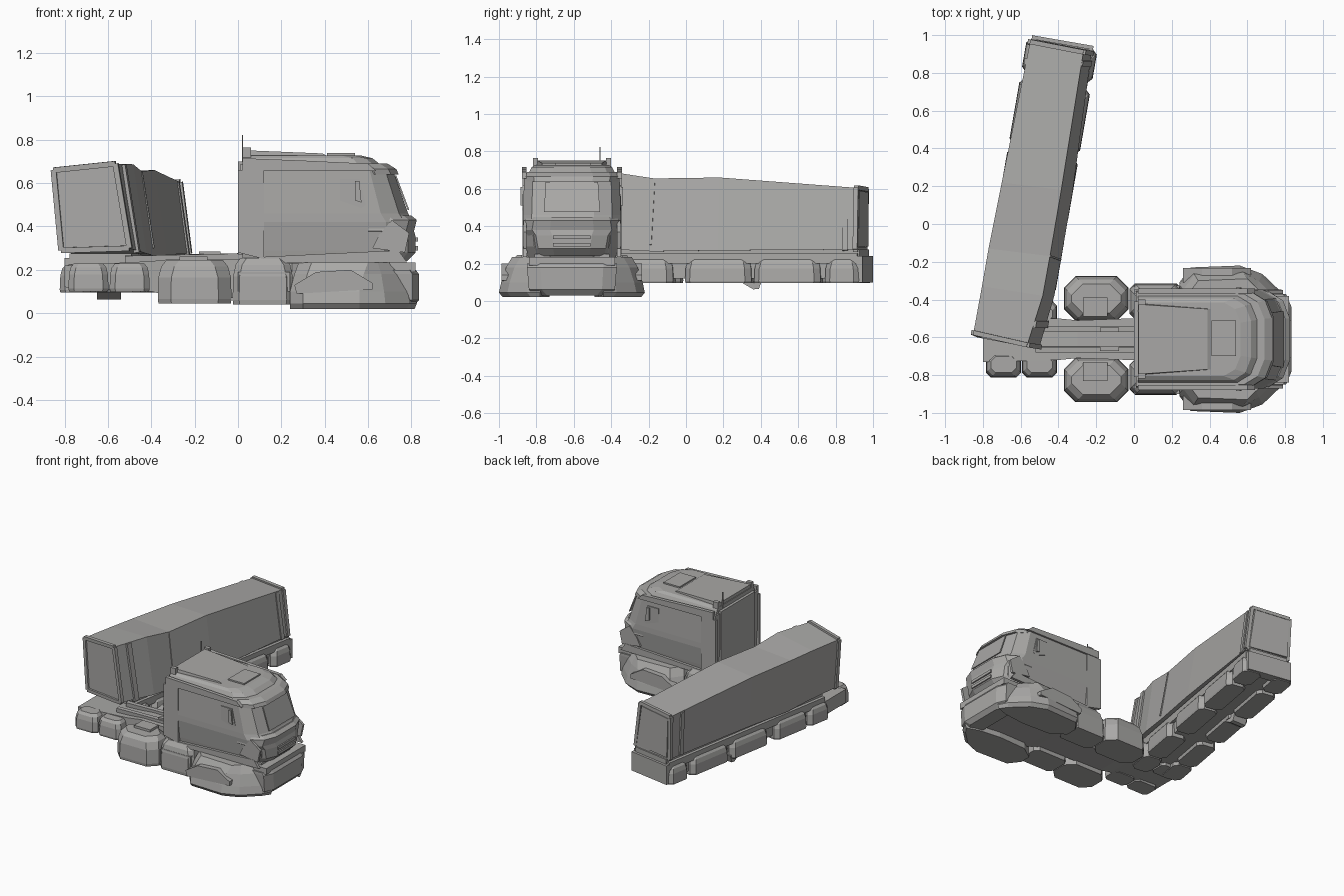
import bpy, bmesh, math
from mathutils import Vector, Matrix

if "Cube" in bpy.data.objects:
    bpy.data.objects.remove(bpy.data.objects["Cube"])

grey = bpy.data.materials.new("warm_grey")
grey.diffuse_color = (0.40, 0.395, 0.385, 1)
grey.use_nodes = True
grey.node_tree.nodes["Principled BSDF"].inputs["Base Color"].default_value = grey.diffuse_color
CY = -0.61                      # centre line of the tractor


def finish(name, bm):
    bmesh.ops.recalc_face_normals(bm, faces=bm.faces)
    me = bpy.data.meshes.new(name)
    bm.to_mesh(me)
    bm.free()
    ob = bpy.data.objects.new(name, me)
    bpy.context.collection.objects.link(ob)
    me.materials.append(grey)
    return ob


def loft(name, rings):
    """Closed solid through rings with equal point counts."""
    bm = bmesh.new()
    vs = [[bm.verts.new(p) for p in r] for r in rings]
    n = len(vs[0])
    for a, b in zip(vs, vs[1:]):
        for i in range(n):
            j = (i + 1) % n
            bm.faces.new((a[i], a[j], b[j], b[i]))
    bm.faces.new(vs[0][::-1])
    bm.faces.new(vs[-1])
    return finish(name, bm)


def octagon(lx, ly, cut):
    x, y = lx / 2, ly / 2
    return [(x, -y + cut), (x, y - cut), (x - cut, y), (-x + cut, y),
            (-x, y - cut), (-x, -y + cut), (-x + cut, -y), (x - cut, -y)]


def pod(name, c, lx, ly, z0, z1, cut=0.05, rot=0.0, taper=0.07):
    """Chamfered wheel block with a flat underside and a sloping top."""
    m = Matrix.Translation((c[0], c[1], 0)) @ Matrix.Rotation(rot, 4, 'Z')
    h = z1 - z0
    rings = []
    for z, s in ((z0, 0.006), (z0 + h * .1, 0), (z0 + h * .6, 0.005),
                 (z0 + h * .85, taper * .4), (z1, taper)):
        rings.append([m @ Vector((x, y, z)) for x, y in octagon(lx - s, ly - s, cut)])
    return loft(name, rings)


def box(name, x0, x1, y0, y1, z0, z1, rot=0.0, at=(0, 0)):
    m = Matrix.Translation((at[0], at[1], 0)) @ Matrix.Rotation(rot, 4, 'Z')
    return loft(name, [[m @ Vector(p) for p in
                        ((x0, y0, z), (x1, y0, z), (x1, y1, z), (x0, y1, z))] for z in (z0, z1)])


def bar(name, p, q, w, d):
    """Square bar between two points."""
    p, q = Vector(p), Vector(q)
    t = (q - p).normalized()
    a = t.cross(Vector((0.17, 0.98, 0.05))).normalized()
    b = t.cross(a)
    return loft(name, [[e + a * (i * w / 2) + b * (j * d / 2) for i, j in
                        ((-1, -1), (1, -1), (1, 1), (-1, 1))] for e in (p, q)])


# ---- tractor cab: plan sections stacked upward ----
def cab_ring(z, xb, xf, hw, bow):
    return [(xb, CY - hw, z), (xf - bow * 1.8, CY - hw, z), (xf - bow * .6, CY - hw * .82, z),
            (xf, CY - hw * .45, z), (xf, CY + hw * .45, z), (xf - bow * .6, CY + hw * .82, z),
            (xf - bow * 1.8, CY + hw, z), (xb, CY + hw, z)]


loft("cab_body", [cab_ring(*r) for r in (
    (.23, .02, .76, .235, .07), (.29, .02, .80, .245, .07), (.42, .01, .81, .262, .07),
    (.46, .01, .785, .262, .07), (.66, .01, .715, .255, .06), (.685, .01, .68, .25, .06))])
loft("roof_fairing", [cab_ring(*r) for r in (
    (.675, .02, .67, .235, .06), (.715, .02, .62, .215, .05), (.728, .02, .565, .195, .05))])
loft("roof_wedge", [[(.025, CY + s * .19, .72), (.025, CY + s * .185, .752), (.39, CY + s * .16, .737),
                     (.42, CY + s * .16, .72)] for s in (-1, 1)])
box("roof_hatch", .41, .54, CY - .09, CY + .1, .72, .738)
box("rear_wall", .0, .03, CY - .2, CY + .2, .27, .70)
loft("sun_visor", [cab_ring(*r) for r in (
    (.64, .58, .742, .245, .06), (.665, .58, .73, .25, .06), (.69, .55, .69, .24, .06))])
loft("grille", [cab_ring(*r) for r in (
    (.24, .6, .78, .21, .05), (.28, .6, .82, .22, .06), (.35, .6, .82, .235, .06),
    (.38, .6, .812, .26, .06), (.43, .6, .825, .25, .06), (.45, .6, .80, .24, .06))])
# windscreen plate lying on the sloped front
loft("windscreen", [[(.787 + o, CY - .15, .475), (.787 + o, CY + .15, .475),
                     (.727 + o, CY + .14, .635), (.727 + o, CY - .14, .635)] for o in (-.004, .004)])
for z in (.29, .33):
    box("grille_slat", .80, .83, CY - .10, CY + .10, z, z + .02)
box("aerial", .018, .024, -.463, -.457, .68, .822)
for s, side in ((-1, "near"), (1, "far")):
    y = CY + s * .262

    def slab(name, pts, t, base=y, s=s):
        loft(name, [[(x, base + o * s, z) for x, z in pts] for o in (-.02, t)])
    slab(side + "_roof_rail", [(.02, .66), (.64, .655), (.60, .69), (.28, .705), (.02, .715)], .006)
    slab(side + "_rear_deflector", [(.0, .28), (.12, .25), (.12, .66), (.0, .66)], .002)
    slab(side + "_door_window", [(.47, .52), (.57, .485), (.59, .50), (.56, .62), (.47, .62)], .001)
    slab(side + "_mirror", [(.54, .52), (.57, .51), (.56, .61), (.54, .61)], .012)
    slab(side + "_lower_sill", [(.08, .23), (.78, .235), (.74, .29), (.42, .275), (.12, .26)], .0)
    slab(side + "_headlamp", [(.62, .30), (.77, .28), (.79, .37), (.71, .43), (.65, .36)], -.002)
    y0 = CY + s * .195
    box(side + "_air_horn", .02, .06, y0 - .014, y0 + .014, .66, .765)

# ---- front wheel skirts: two separate long pods curving into the bumper ----
half = [(.24, .30), (.30, .38), (.56, .39), (.68, .345), (.79, .24), (.825, .17),
        (.74, .14), (.56, .12), (.34, .13), (.24, .20)]


def skirt(s, z, grow, back=0.0):
    return [(x + (grow * .5 if x > .6 else back), CY + s * (h + (grow if h > .2 else 0)), z)
            for x, h in half]


for s in (-1, 1):
    loft("front_skirt", [skirt(s, .02, -.02), skirt(s, .045, 0), skirt(s, .10, -.012),
                         skirt(s, .18, -.038, .02), skirt(s, .235, -.07, .04)])
    loft("wheel_arch", [[(x, CY + s * o, z) for x, z in
                         ((.26, .13), (.36, .19), (.52, .2), (.62, .14), (.62, .11), (.27, .09))]
                        for o in (.30, .376)])
    # ---- tanks, drive wheels and tail wheels ----
    pod("side_tank", (.115, CY + s * .20), .28, .19, .04, .255, .03)
    box("tank_step", .0, .24, CY + s * .25 - .04, CY + s * .25 + .035, .10, .19)
    pod("drive_wheel", (-.20, CY + s * .216), .34, .235, .045, .245, .06, 0, .08)
    box("drive_fender", -.27, -.14, CY + s * .17 - .05, CY + s * .17 + .05, .22, .262)
    for x in (-.69, -.50):
        pod("tail_wheel", (x, CY + s * .135), .185, .135, .10, .23, .025, 0, .05)
    bar("frame_rail", (-.52, CY + s * .055, .25), (.05, CY + s * .055, .262), .03, .03)
    box("coupling_jaw", -.18, -.08, CY + s * .05 - .012, CY + s * .05 + .012, .24, .285)
loft("bumper", [[(.70, CY - w, z), (x - .03, CY - w, z), (x, CY - w * .7, z),
                 (x, CY + w * .7, z), (x - .03, CY + w, z), (.70, CY + w, z)]
                for x, w, z in ((.81, .19, .03), (.835, .23, .06), (.835, .24, .18), (.82, .24, .20))])
box("bumper_lip", .70, .82, CY - .23, CY + .23, .19, .235)

# ---- tractor chassis ----
loft("chassis", [[(x, CY + s * w, z) for s, z in ((-1, z0), (1, z0), (1, z1), (-1, z1))]
                 for x, w, z0, z1 in ((-.80, .12, .12, .22), (-.40, .11, .10, .24),
                                      (-.30, .10, .075, .25), (.25, .12, .065, .25),
                                      (.30, .17, .065, .25), (.76, .2, .055, .25))])

# ---- trailer body: slightly twisted, swung out to the back ----
body = [[(-.85, -.575, .66), (-.565, -.64, .69), (-.50, -.65, .30), (-.815, -.59, .29)],
        [(-.805, -.33, .658), (-.483, -.38, .687), (-.422, -.38, .275), (-.765, -.33, .275)],
        [(-.77, -.13, .653), (-.445, -.17, .655), (-.385, -.18, .265), (-.74, -.13, .265)],
        [(-.70, .22, .645), (-.385, .18, .66), (-.325, .17, .27), (-.67, .22, .27)],
        [(-.55, .965, .595), (-.268, .91, .605), (-.225, .905, .275), (-.54, .955, .275)]]
loft("trailer_box", body)
# corner posts and frame bars at both ends
for end, (lt, rt, rb, lb) in (("front", body[0]), ("rear", body[-1])):
    for nm, p, q in (("left_post", lt, lb), ("right_post", rt, rb),
                     ("sill", lb, rb), ("header", lt, rt)):
        bar(end + "_" + nm, p, q, .025, .025)
bar("front_side_post", (-.530, -.53, .685), (-.465, -.53, .28), .025, .04)
bar("middle_side_post", (-.445, -.17, .65), (-.39, -.19, .3), .01, .01)
bar("rear_side_post", (-.281, .85, .605), (-.233, .85, .27), .02, .03)
bar("rear_left_post", (-.572, .86, .60), (-.558, .86, .28), .02, .03)
loft("rear_door", [[(-.535, .965 + d, .58), (-.285, .915 + d, .59), (-.24, .91 + d, .29),
                    (-.525, .965 + d, .29)] for d in (-.02, .012)])

# ---- trailer underframe and wheel pods ----
ROT = -math.atan2(.27, 1.55)
MID = (-.515, .175)
box("underframe", -.145, .145, -.70, .79, .12, .275, ROT, MID)
box("deck_ledge", -.168, .168, -.70, .78, .20, .255, ROT, MID)
m = Matrix.Rotation(ROT, 2)
for s in (-1, 1):
    for v, length in ((-.635, .20), (-.375, .31), (.025, .36), (.40, .36), (.70, .19)):
        p = m @ Vector((s * .117, v))
        pod("trailer_wheel", (MID[0] + p.x, MID[1] + p.y), .145, length, .095, .225, .03, ROT, .05)
loft("landing_foot", [[(x, .26, .12), (x, .36, .062), (x, .39, .065), (x, .41, .12)]
                      for x in (-.65, -.54)])
box("rear_bumper", -.165, .165, .74, .808, .10, .24, ROT, MID)
